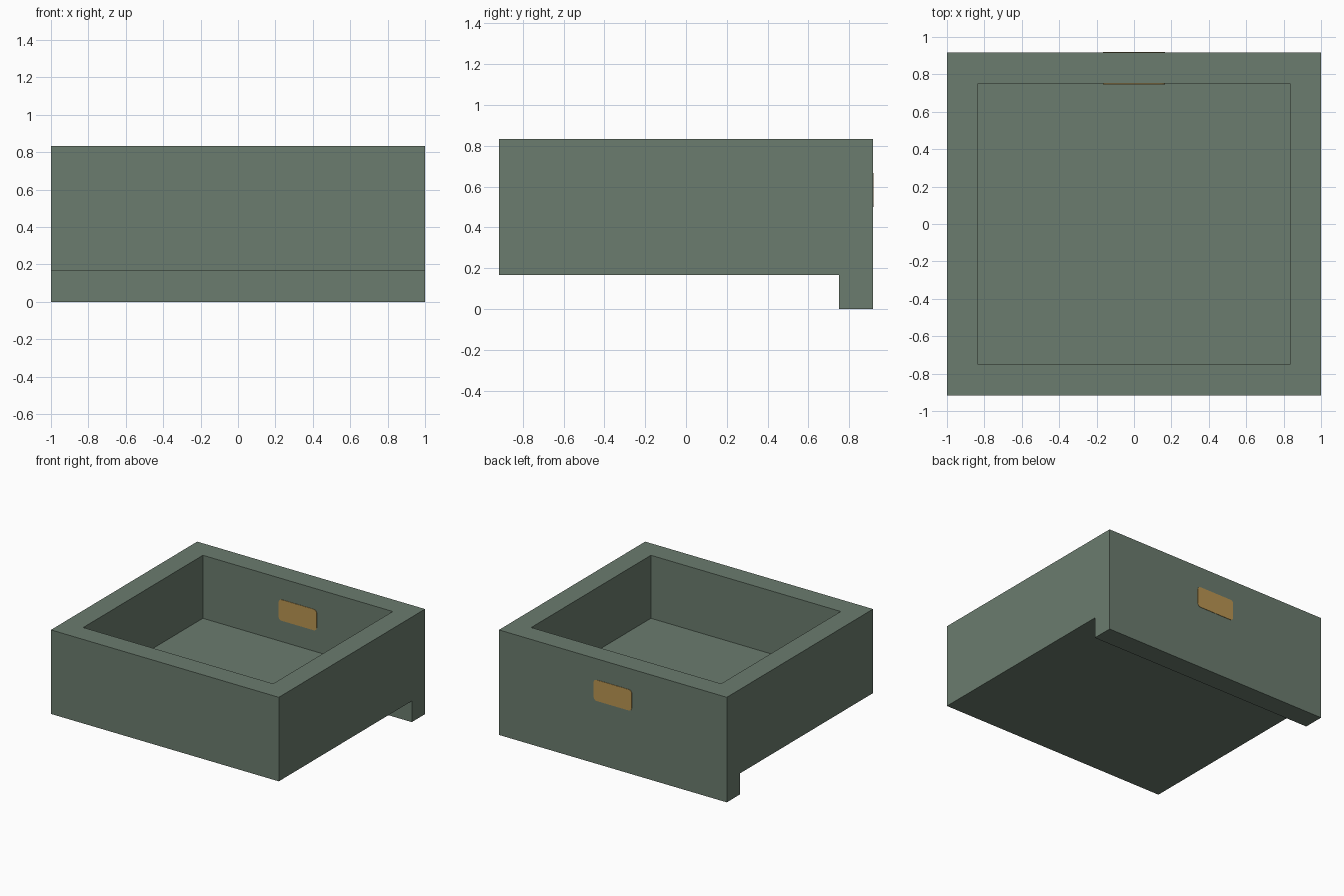
import bpy, bmesh, math
from mathutils import Vector

if "Cube" in bpy.data.objects:
    bpy.data.objects.remove(bpy.data.objects["Cube"], do_unlink=True)


def srgb(r, g, b):
    lin = lambda c: c / 12.92 if c <= 0.04045 else ((c + 0.055) / 1.055) ** 2.4
    return tuple(lin(c / 255) for c in (r, g, b)) + (1.0,)


def material(name, colour):
    m = bpy.data.materials.new(name)
    m.use_nodes = True
    m.diffuse_color = colour
    m.node_tree.nodes["Principled BSDF"].inputs["Base Color"].default_value = colour
    return m


def extruded(name, outline, offset, mat):
    """Extrude a flat outline of 3D points and return the object with its bmesh."""
    bm = bmesh.new()
    face = bm.faces.new([bm.verts.new(p) for p in outline])
    new = bmesh.ops.extrude_face_region(bm, geom=[face])["geom"]
    bmesh.ops.translate(bm, vec=Vector(offset),
                        verts=[v for v in new if isinstance(v, bmesh.types.BMVert)])
    bmesh.ops.recalc_face_normals(bm, faces=bm.faces)
    mesh = bpy.data.meshes.new(name)
    mesh.materials.append(mat)
    obj = bpy.data.objects.new(name, mesh)
    bpy.context.collection.objects.link(obj)
    return obj, bm


green = material("grey green", srgb(107, 124, 110))
ochre = material("ochre", srgb(186, 149, 82))

UNIT = 1 / 6            # wall thickness
HALF_Y = 5.5 * UNIT
TOP = 5 * UNIT

# Tray body: side profile with the hanging lip at the back
profile = [(-HALF_Y, UNIT), (HALF_Y - UNIT, UNIT), (HALF_Y - UNIT, 0),
           (HALF_Y, 0), (HALF_Y, TOP), (-HALF_Y, TOP)]
tray, bm = extruded("tray_body", [(-1, y, z) for y, z in profile], (2, 0, 0), green)

# Recess: inset the top, then sink it to the tray floor
top = max(bm.faces, key=lambda f: f.calc_center_median().z)
bmesh.ops.inset_region(bm, faces=[top], thickness=UNIT, use_even_offset=True)
sunk = bmesh.ops.extrude_face_region(bm, geom=[top])["geom"]
bmesh.ops.translate(bm, vec=(0, 0, -3 * UNIT),
                    verts=[v for v in sunk if isinstance(v, bmesh.types.BMVert)])
if top.is_valid:
    bm.faces.remove(top)
bmesh.ops.recalc_face_normals(bm, faces=bm.faces)
bm.to_mesh(tray.data)
bm.free()


# Rounded label plates on both sides of the back wall
def rounded_rect(y, half_w, half_h, z, r, steps=4):
    points = []
    for i, (sx, sz) in enumerate([(1, 1), (-1, 1), (-1, -1), (1, -1)]):
        for s in range(steps + 1):
            a = math.pi / 2 * (i + s / steps)
            points.append((sx * (half_w - r) + r * math.cos(a), y,
                           z + sz * (half_h - r) + r * math.sin(a)))
    return points


for name, y, depth in (("outer_plate", HALF_Y, 0.003),
                       ("inner_plate", HALF_Y - UNIT, -0.003)):
    plate, bm = extruded(name, rounded_rect(y, UNIT, UNIT / 2, 3.5 * UNIT, 0.025),
                         (0, depth, 0), ochre)
    bm.to_mesh(plate.data)
    bm.free()
